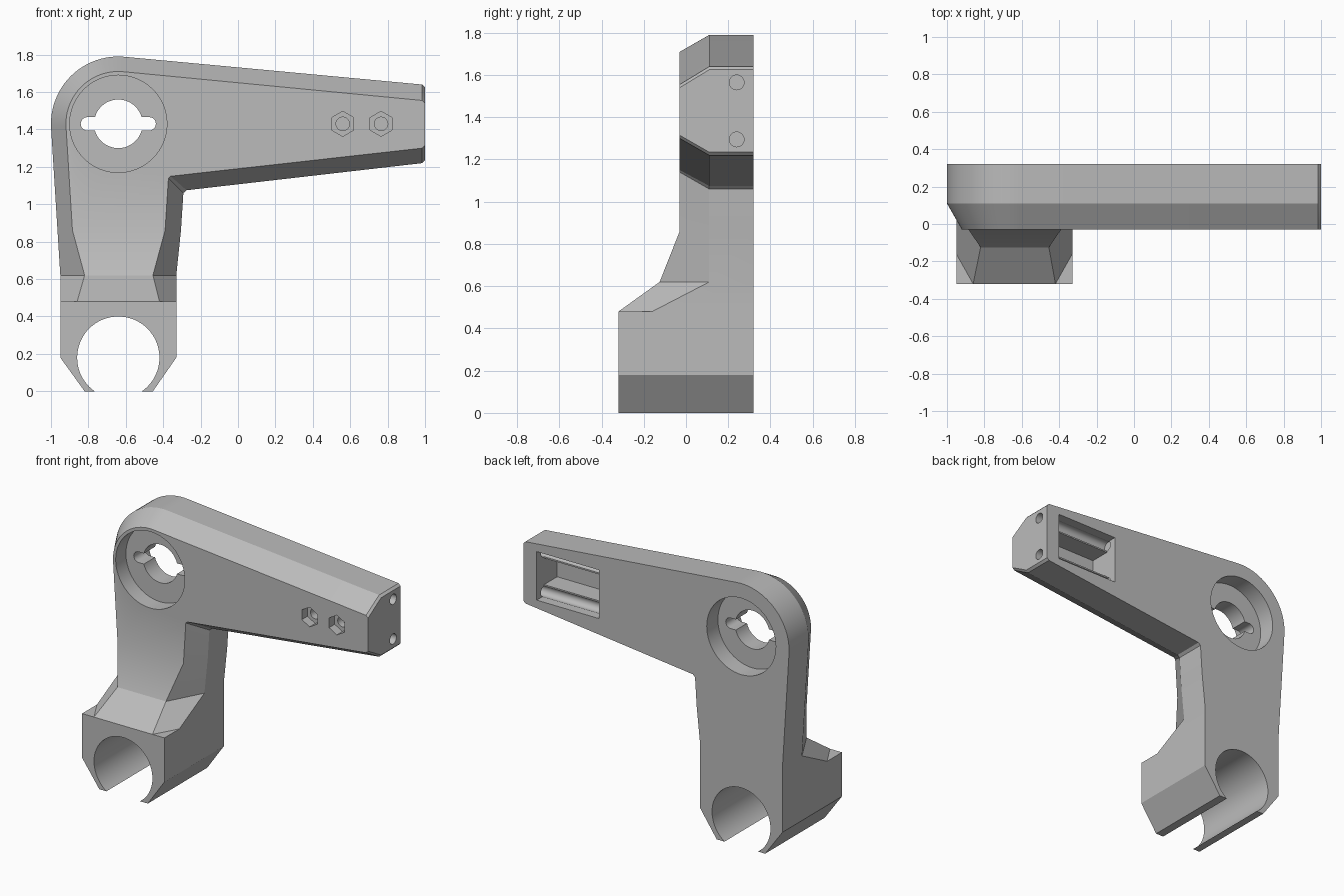
import bpy, bmesh, math
from mathutils import Vector

cube = bpy.data.objects.get("Cube")
if cube:
    bpy.data.objects.remove(cube, do_unlink=True)

grey = bpy.data.materials.new("plain grey")
grey.use_nodes = True
grey.diffuse_color = (0.5, 0.5, 0.5, 1)
grey.node_tree.nodes["Principled BSDF"].inputs["Base Color"].default_value = (0.5, 0.5, 0.5, 1)


def loft(name, rings):
    """Closed solid skinned through rings that have equal point counts."""
    bm = bmesh.new()
    loops = [[bm.verts.new(p) for p in ring] for ring in rings]
    n = len(loops[0])
    for a, b in zip(loops, loops[1:]):
        for i in range(n):
            j = (i + 1) % n
            bm.faces.new((a[i], a[j], b[j], b[i]))
    bm.faces.new(loops[0])
    bm.faces.new(loops[-1])
    bmesh.ops.recalc_face_normals(bm, faces=bm.faces)
    mesh = bpy.data.meshes.new(name)
    bm.to_mesh(mesh)
    bm.free()
    mesh.materials.append(grey)
    obj = bpy.data.objects.new(name, mesh)
    bpy.context.collection.objects.link(obj)
    return obj


def prism_y(name, outline, y0, y1):
    return loft(name, [[(x, y, z) for x, z in outline] for y in (y0, y1)])


def arc(cx, cz, r, a0, a1, n):
    return [(cx + r * math.cos(math.radians(a0 + (a1 - a0) * i / n)),
             cz + r * math.sin(math.radians(a0 + (a1 - a0) * i / n))) for i in range(n + 1)]


def disc(cx, cz, r, n, turn=0):
    return arc(cx, cz, r, turn, turn + 360, n)[:-1]


def rect(x0, x1, z0, z1):
    return [(x0, z0), (x1, z0), (x1, z1), (x0, z1)]


def combine(target, other, operation):
    mod = target.modifiers.new(operation.lower(), "BOOLEAN")
    mod.operation = operation
    mod.solver = "EXACT"
    mod.object = other
    bpy.context.view_layer.objects.active = target
    bpy.ops.object.modifier_apply(modifier=mod.name)
    bpy.data.objects.remove(other, do_unlink=True)


HUB = (-0.64, 1.43)
BACK, RIM, FRONT = 0.32, 0.11, -0.03

# Arm plate with a rounded hub and a chamfered front border
outer = arc(*HUB, 0.36, 183.5, 84.7, 24) + [
    (0.985, 1.64), (1, 1.625), (1, 1.235), (0.985, 1.22),
    (-0.275, 1.075), (-0.292, 1.06), (-0.305, 0.86), (-0.965, 0.86)]
inner = arc(*HUB, 0.28, 183.5, 84.7, 24) + [
    (0.985, 1.555), (1, 1.54), (1, 1.315), (0.985, 1.30),
    (-0.36, 1.15), (-0.372, 1.14), (-0.39, 0.86), (-0.885, 0.86)]
layers = [(BACK, outer), (RIM, outer), (FRONT, inner)]
bracket = loft("bracket_arm", [[(x, y, z) for x, z in o] for y, o in layers])

# Leg flaring forward to the clip
sections = [(0.86, -0.965, -0.305, RIM, -0.885, -0.39, FRONT),
            (0.62, -0.95, -0.33, RIM, -0.82, -0.455, -0.125),
            (0.48, -0.95, -0.33, -0.16, -0.86, -0.42, -BACK)]
leg = loft("leg", [[(l, BACK, z), (r, BACK, z), (r, yc, z), (ri, yf, z), (li, yf, z), (l, yc, z)]
                   for z, l, r, yc, li, ri, yf in sections])
combine(bracket, leg, "UNION")

# Clip block with an open round channel
block = prism_y("clip_block", [(-0.95, 0.48), (-0.95, 0.18), (-0.82, 0), (-0.455, 0),
                               (-0.33, 0.18), (-0.33, 0.48)], -BACK, BACK)
combine(bracket, block, "UNION")
combine(bracket, prism_y("channel", disc(HUB[0], 0.18, 0.22, 64), -1, 1), "DIFFERENCE")

# Hub counterbores, centre bore and keyway
combine(bracket, prism_y("front_counterbore", disc(*HUB, 0.26, 64), -1, 0.08), "DIFFERENCE")
combine(bracket, prism_y("back_counterbore", disc(*HUB, 0.26, 64), 0.20, 1), "DIFFERENCE")
combine(bracket, prism_y("centre_bore", disc(*HUB, 0.13, 48), -1, 1), "DIFFERENCE")
keyway = (arc(HUB[0] + 0.165, HUB[1], 0.036, -90, 90, 10)
          + arc(HUB[0] - 0.165, HUB[1], 0.036, 90, 270, 10))
combine(bracket, prism_y("keyway", keyway, -1, 1), "DIFFERENCE")

# Hexagonal nut recesses with blind bores
for x in (0.56, 0.765):
    combine(bracket, prism_y("nut_recess", disc(x, 1.43, 0.067, 6, 30), -1, 0.03), "DIFFERENCE")
    combine(bracket, prism_y("bolt_bore", disc(x, 1.43, 0.036, 24), -1, 0.08), "DIFFERENCE")

# Stepped pocket in the back of the arm
combine(bracket, prism_y("pocket", rect(0.43, 0.90, 1.265, 1.595), 0.24, 1), "DIFFERENCE")
combine(bracket, prism_y("deep_pocket", rect(0.43, 0.90, 1.34, 1.52), 0.10, 1), "DIFFERENCE")

# Rod holes running in from the arm end
for z in (1.295, 1.565):
    circle = disc(0.24, z, 0.035, 24)
    rod = loft("rod_hole", [[(x, y, h) for y, h in circle] for x in (0.42, 1.2)])
    combine(bracket, rod, "DIFFERENCE")

bpy.ops.object.select_all(action="DESELECT")
bracket.select_set(True)
bpy.context.view_layer.objects.active = bracket
bpy.ops.object.shade_smooth_by_angle(angle=math.radians(25))
